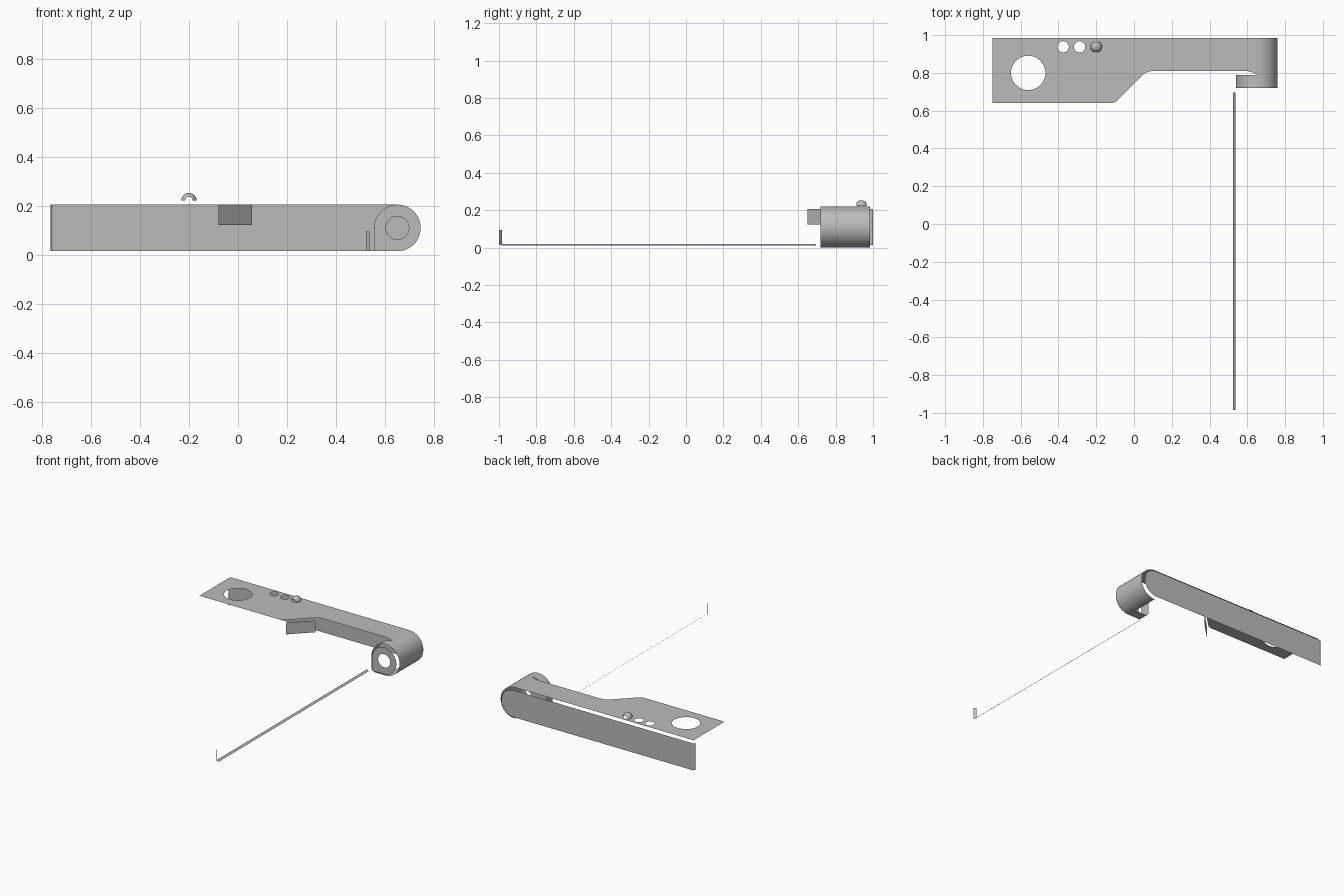
import bpy, bmesh
from math import cos, sin, pi, radians
from mathutils import Vector, Matrix

cube = bpy.data.objects.get("Cube")
if cube:
    bpy.data.objects.remove(cube, do_unlink=True)

grey = bpy.data.materials.new("plain_grey")
grey.use_nodes = True
COLOUR = (0.5, 0.5, 0.5, 1)
grey.diffuse_color = COLOUR
grey.node_tree.nodes["Principled BSDF"].inputs["Base Color"].default_value = COLOUR

CX, CZ, R, F = 0.65, 0.11, 0.11, 0.015   # barrel centre, radius, edge inset


def finish(name, bm, smooth=False):
    mesh = bpy.data.meshes.new(name)
    bm.to_mesh(mesh)
    bm.free()
    mesh.materials.append(grey)
    ob = bpy.data.objects.new(name, mesh)
    bpy.context.collection.objects.link(ob)
    if smooth:
        bpy.ops.object.select_all(action='DESELECT')
        ob.select_set(True)
        bpy.context.view_layer.objects.active = ob
        bpy.ops.object.shade_smooth_by_angle(angle=radians(35))
    return ob


def arc(cx, cy, r, a0, a1, n=24):
    angles = [radians(a0 + (a1 - a0) * i / n) for i in range(n + 1)]
    return [(cx + r * cos(a), cy + r * sin(a)) for a in angles]


def circle(cx, cy, r, n=40):
    return arc(cx, cy, r, 0, 360, n)[:-1]


def flat(name, loops, place, normal):
    """Flat sheet: the first loop is the outline, the rest are holes."""
    bm = bmesh.new()
    for loop in loops:
        vs = [bm.verts.new(place(*p)) for p in loop]
        for i, v in enumerate(vs):
            bm.edges.new((vs[i - 1], v))
    bmesh.ops.triangle_fill(bm, use_beauty=True, edges=bm.edges[:], normal=Vector(normal))
    bm.normal_update()
    for f in bm.faces:
        if f.normal.dot(Vector(normal)) < 0:
            f.normal_flip()
    return finish(name, bm)


def strip(name, path, along):
    """Open sheet: a path swept along a straight vector."""
    bm = bmesh.new()
    a = [bm.verts.new(p) for p in path]
    b = [bm.verts.new(Vector(p) + Vector(along)) for p in path]
    for i in range(len(a) - 1):
        bm.faces.new((a[i], a[i + 1], b[i + 1], b[i]))
    return finish(name, bm, smooth=True)


# Top cover with viewing hole and three button holes
outline = [(-0.75, 0.64), (-0.12, 0.64), (-0.105, 0.643), (-0.09, 0.652), (0.05, 0.792),
           (0.07, 0.805), (0.095, 0.81), (0.6, 0.81), (0.625, 0.803), (CX, 0.79),
           (CX, 0.985), (-0.75, 0.985)]
buttons = [circle(x, 0.938, 0.03, 24) for x in (-0.375, -0.288, -0.2)]
flat("top_cover", [outline, circle(-0.56, 0.8, 0.091)] + buttons,
     lambda x, y: (x, y, 2 * R), (0, 0, 1))

# Back panel with a round end
flat("back_panel", [[(-0.75, 2 * R - F), (-0.75, F)] + arc(CX, CZ, R - F, -90, 90, 32)],
     lambda x, z: (x, 1, z), (0, 1, 0))
corner = arc(-0.75, 1 - F, F, 90, 180, 8)
strip("back_corner", [(x, y, F) for x, y in corner], (0, 0, 2 * (R - F)))

# Barrel: full-length outer half, short collar on the inner side
strip("barrel", [(x, 0.72, z) for x, z in arc(CX, CZ, R, 90, -90, 40)], (0, 0.265, 0))
collar = [(CX - R, F)] + arc(CX, CZ, R, 180, 90)
strip("barrel_collar", [(x, 0.72, z) for x, z in collar], (0, 0.07, 0))
strip("barrel_floor", [(CX, 0.72, 0), (CX - R + F, 0.72, 0)], (0, 0.07, 0))

# Front face of the barrel, square at its lower inner corner
face = [(CX - R + F, F)] + arc(CX, CZ, R - F, -90, 180, 48)
flat("barrel_face", [face, circle(CX, CZ, 0.047)],
     lambda x, z: (x, 0.72 - F, z), (0, -1, 0))

# Slanted flap under the bevel of the cover
strip("flap", [(-0.08, 0.65, 0.122), (0.057, 0.787, 0.122)], (0, 0, 0.083))

# Long thin rail with an upright end
strip("rail", [(0.523, -0.985, 0.02), (0.537, -0.985, 0.01)], (0, 1.68, 0))
strip("rail_end", [(0.523, -0.985, F), (0.537, -1, F)], (0, 0, 0.08))

# Domed button, open toward front and back
bm = bmesh.new()
bmesh.ops.create_uvsphere(bm, u_segments=24, v_segments=12, radius=0.031,
                          matrix=Matrix.Rotation(pi / 2, 4, 'X'))
cut = [f for f in bm.faces
       if f.calc_center_median().z < 0 or abs(f.calc_center_median().y) > 0.027]
bmesh.ops.delete(bm, geom=cut, context='FACES')
bmesh.ops.translate(bm, verts=bm.verts[:], vec=(-0.2, 0.938, 2 * R + 0.002))
finish("dome_button", bm, smooth=True)
